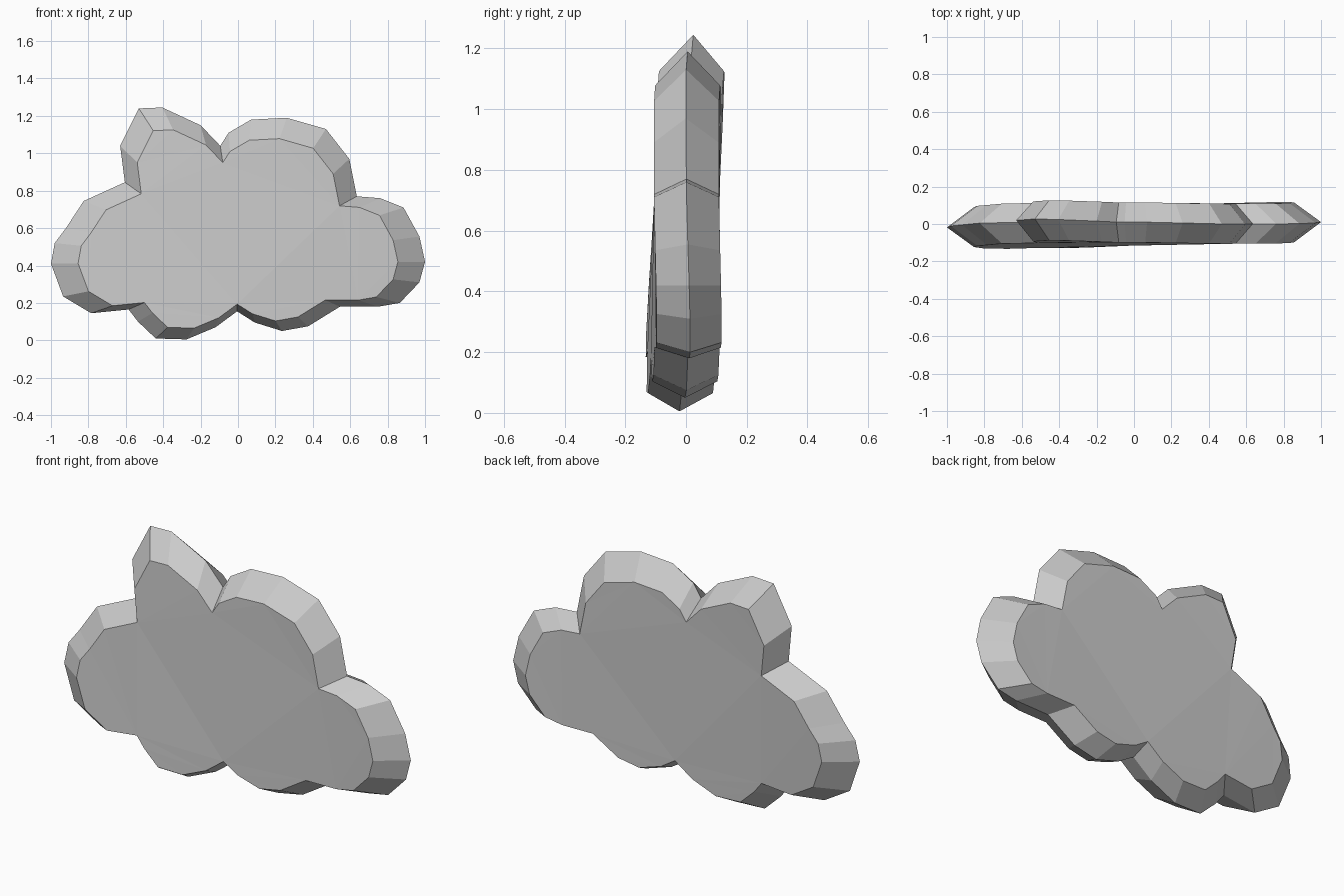
import bpy, bmesh

if "Cube" in bpy.data.objects:
    bpy.data.objects.remove(bpy.data.objects["Cube"])

# Cloud outline (x, z), walked lobe by lobe
OUTLINE = [
    (-.605, .845), (-.63, 1.04), (-.53, 1.24), (-.405, 1.245), (-.20, 1.15),   # upper left puff
    (-.095, 1.04), (-.05, 1.11), (.07, 1.18), (.26, 1.19), (.47, 1.13), (.595, .97),  # upper right puff
    (.635, .77), (.76, .76), (.885, .71), (.97, .555), (1.0, .42), (.97, .31),
    (.865, .20), (.75, .18),                                                   # right puff
    (.545, .18), (.375, .075), (.235, .05), (.09, .095),                       # lower right puff
    (-.005, .155), (-.12, .07), (-.275, .005), (-.44, .01), (-.535, .10),      # lower left puff
    (-.585, .165), (-.785, .145), (-.935, .235), (-1.0, .41), (-.98, .52),
    (-.92, .60), (-.825, .745),                                                # left puff
]
INSET = 0.855      # size of the flat faces relative to the rim
MID_Z = 0.42
HALF = 0.107       # half thickness


def warp(x, z):
    """Gentle warp of the whole slab in depth."""
    return .02 * (z - .6) + .01 * x - .05 * x * (z - .5)


def ring(bm, scale, depth):
    verts = []
    for x, z in OUTLINE:
        px, pz = x * scale, MID_Z + (z - MID_Z) * scale
        verts.append(bm.verts.new((px, depth + warp(px, pz), pz)))
    return verts


# Cloud slab: front face, pointed rim, back face
bm = bmesh.new()
front = ring(bm, INSET, -HALF)
rim = ring(bm, 1.0, 0)
back = ring(bm, INSET, HALF)
n = len(OUTLINE)
for a, b in ((front, rim), (rim, back)):
    for i in range(n):
        j = (i + 1) % n
        bm.faces.new((a[i], a[j], b[j], b[i]))
caps = [bm.faces.new(front), bm.faces.new(back[::-1])]
bmesh.ops.recalc_face_normals(bm, faces=bm.faces[:])
bmesh.ops.triangulate(bm, faces=caps)

mesh = bpy.data.meshes.new("cloud")
bm.to_mesh(mesh)
bm.free()
bpy.context.collection.objects.link(bpy.data.objects.new("cloud", mesh))
